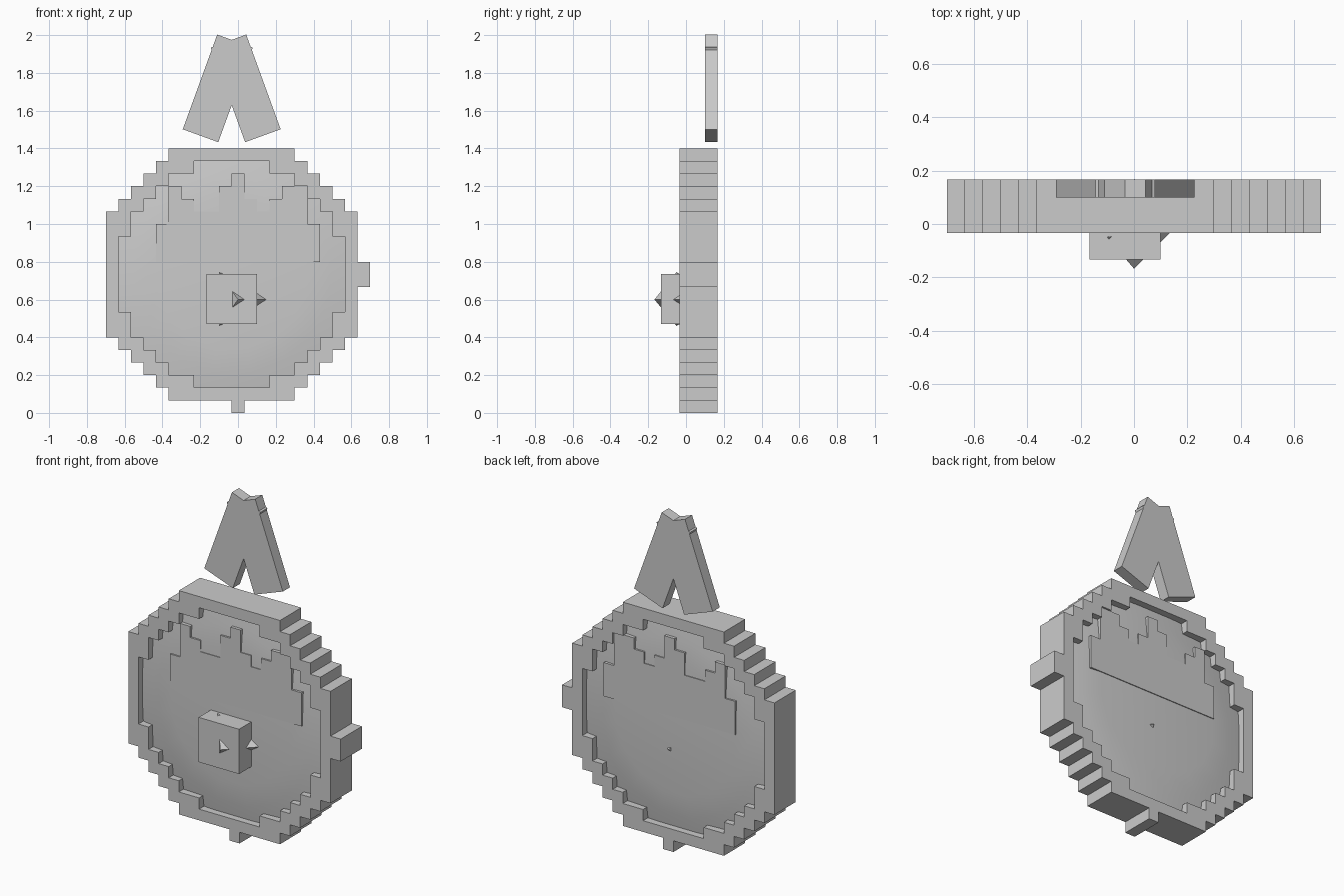
import bpy, bmesh, math

if "Cube" in bpy.data.objects:
    bpy.data.objects.remove(bpy.data.objects["Cube"])

U = 1 / 15            # one block of the pixel grid
CX, CZ = -U / 2, 11 * U

grey = bpy.data.materials.new("light_grey")
grey.diffuse_color = (0.6, 0.6, 0.6, 1)
grey.use_nodes = True
grey.node_tree.nodes["Principled BSDF"].inputs["Base Color"].default_value = grey.diffuse_color


def finish(name, bm):
    bmesh.ops.remove_doubles(bm, verts=bm.verts, dist=1e-5)
    bmesh.ops.recalc_face_normals(bm, faces=bm.faces)
    me = bpy.data.meshes.new(name)
    bm.to_mesh(me)
    bm.free()
    me.materials.append(grey)
    ob = bpy.data.objects.new(name, me)
    bpy.context.collection.objects.link(ob)
    return ob


def slab(name, cells, y0, y1):
    """Solid plate made from a set of (column, row) grid cells."""
    bm = bmesh.new()

    def quad(*pts):
        bm.faces.new([bm.verts.new((-0.7 + k * U, y, j * U)) for k, y, j in pts])

    for k, j in cells:
        for y in (y0, y1):
            quad((k, y, j), (k + 1, y, j), (k + 1, y, j + 1), (k, y, j + 1))
        for dk, dj, a, b in ((-1, 0, (k, j), (k, j + 1)), (1, 0, (k + 1, j), (k + 1, j + 1)),
                             (0, -1, (k, j), (k + 1, j)), (0, 1, (k, j + 1), (k + 1, j + 1))):
            if (k + dk, j + dj) not in cells:
                quad((a[0], y0, a[1]), (b[0], y0, b[1]), (b[0], y1, b[1]), (a[0], y1, a[1]))
    return finish(name, bm)


def box(name, centre, size, angle=0):
    bpy.ops.mesh.primitive_cube_add(size=1, location=centre, rotation=(0, angle, 0))
    ob = bpy.context.object
    ob.name = name
    ob.scale = size
    ob.data.materials.append(grey)
    return ob


# Stepped ring: left inset of the outline and of the opening, by distance from the middle row
outer = [0, 0, 0, 0, 0, 1, 2, 3, 4, 5]
inner = [1, 1, 1, 2, 2, 3, 4, 5, 7, 10]
ring = set()
for d in range(10):
    for j in (11 + d, 10 - d):
        for k in range(outer[d], 20 - outer[d]):
            if not inner[d] <= k < 20 - inner[d]:
                ring.add((k, j))
ring |= {(20, 10), (20, 11), (10, 0)}      # side and bottom nubs
slab("stepped_ring", ring, -U / 2, 2.5 * U)

# Crown-shaped plate showing on both faces of the disc
heights = [15, 18, 17, 16, 16, 18, 19, 17, 16, 17, 18, 18, 15]
crown = {(4 + i, j) for i, h in enumerate(heights) for j in range(12, h)}
slab("crown_plate", crown, -0.022, 0.156)

# Shallow domed disc filling the ring
bm = bmesh.new()
profile = [(0.40, -0.018), (0.53, -0.006), (0.655, 0.015),
           (0.655, 0.118), (0.53, 0.139), (0.40, 0.151)]
N = 16
loops = [[bm.verts.new((CX + r * math.cos((i + 0.5) * math.tau / N), y,
                        CZ + r * math.sin((i + 0.5) * math.tau / N))) for i in range(N)]
         for r, y in profile]
for a, b in zip(loops, loops[1:]):
    for i in range(N):
        n = (i + 1) % N
        bm.faces.new((a[i], a[n], b[n], b[i]))
bm.faces.new(loops[0])
bm.faces.new(loops[-1])
disc = finish("domed_disc", bm)
bpy.context.view_layer.objects.active = disc
disc.select_set(True)
bpy.ops.object.shade_smooth_by_angle(angle=math.radians(30))
disc.select_set(False)

# Block on the front
box("front_block", (CX, -0.0665, 0.603), (4 * U, 0.133, 4 * U))

# Pointed gem whose tips poke out of the block
bm = bmesh.new()
front, back, right, top, bottom = [bm.verts.new(p) for p in (
    (0, -0.167, 0.6), (0, 0.169, 0.6), (0.167, 0, 0.6),
    (-0.1, -0.05, 0.746), (-0.1, -0.05, 0.46))]
for a, b in ((right, top), (top, bottom), (bottom, right)):
    bm.faces.new((front, a, b))
    bm.faces.new((back, b, a))
finish("pointed_gem", bm)

# Two crossed ribbon bars above the ring
for side, name in ((1, "ribbon_right"), (-1, "ribbon_left")):
    box(name, (CX + side * 0.074, 2 * U, 1.718), (3 * U, U, 8 * U), -side * math.radians(20))
